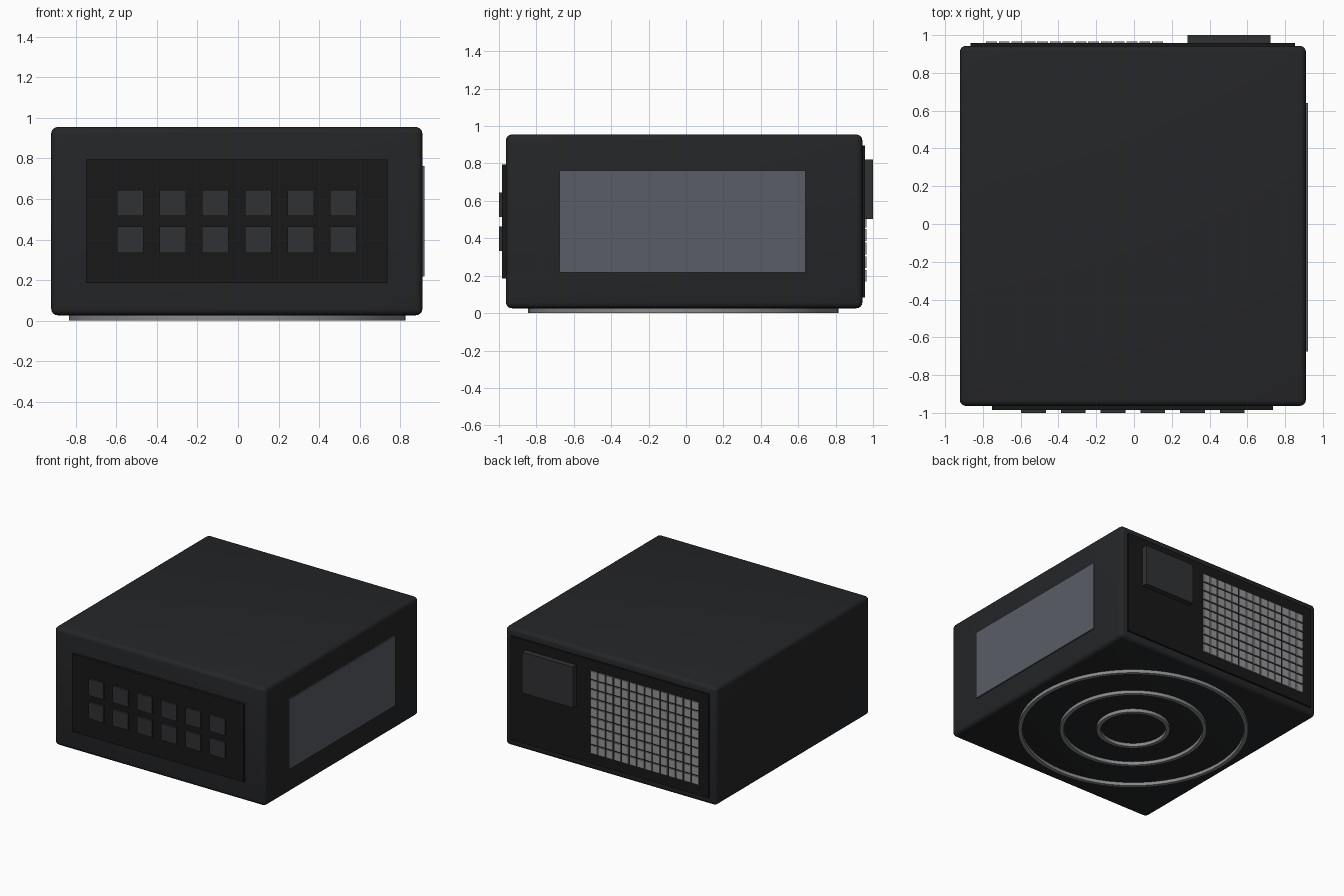
import bpy, bmesh, math

if "Cube" in bpy.data.objects:
    bpy.data.objects.remove(bpy.data.objects["Cube"])


def material(name, rgb):
    m = bpy.data.materials.new(name)
    m.diffuse_color = (*rgb, 1)
    m.use_nodes = True
    m.node_tree.nodes["Principled BSDF"].inputs["Base Color"].default_value = m.diffuse_color
    return m


BLACK = material("case_black", (0.018, 0.019, 0.021))
DARK = material("panel_black", (0.009, 0.009, 0.010))
CHAR = material("charcoal", (0.030, 0.031, 0.034))
GLASS = material("smoked_grey", (0.10, 0.11, 0.13))
GREY = material("grille_grey", (0.30, 0.30, 0.31))
RING = material("ring_grey", (0.25, 0.25, 0.26))


def finish(bm, name, mat):
    bmesh.ops.recalc_face_normals(bm, faces=bm.faces)
    me = bpy.data.meshes.new(name)
    bm.to_mesh(me)
    bm.free()
    me.materials.append(mat)
    ob = bpy.data.objects.new(name, me)
    bpy.context.collection.objects.link(ob)
    return ob


def smooth(ob):
    bpy.ops.object.select_all(action='DESELECT')
    ob.select_set(True)
    bpy.context.view_layer.objects.active = ob
    bpy.ops.object.shade_smooth_by_angle(angle=math.radians(35))


def add_box(bm, x, y, z):
    verts = bmesh.ops.create_cube(bm, size=1)["verts"]
    for v in verts:
        for i, (a, b) in enumerate((x, y, z)):
            v.co[i] = (a + b) / 2 + v.co[i] * (b - a)


def box(name, x, y, z, mat, bevel=0, segments=2):
    bm = bmesh.new()
    add_box(bm, x, y, z)
    if bevel:
        bmesh.ops.bevel(bm, geom=bm.edges[:], offset=bevel, segments=segments,
                        profile=0.5, affect='EDGES')
    ob = finish(bm, name, mat)
    if bevel:
        smooth(ob)
    return ob


def ring(name, radius, width, z0, z1, centre, mat, n=64):
    bm = bmesh.new()
    profile = [(radius - width, z0), (radius, z0), (radius, z1), (radius - width, z1)]
    loops = []
    for i in range(n):
        a = 2 * math.pi * i / n
        loops.append([bm.verts.new((centre[0] + r * math.cos(a),
                                    centre[1] + r * math.sin(a), z)) for r, z in profile])
    for i in range(n):
        p, q = loops[i], loops[(i + 1) % n]
        for k in range(4):
            bm.faces.new((p[k], q[k], q[(k + 1) % 4], p[(k + 1) % 4]))
    smooth(finish(bm, name, mat))


# Main case
box("case", (-0.922, 0.910), (-0.963, 0.943), (0.026, 0.955), BLACK, 0.032, 4)

# Front panel and its two rows of buttons
box("front_panel", (-0.751, 0.737), (-0.985, -0.95), (0.185, 0.795), DARK)
for row, z in enumerate((0.333, 0.515)):
    for col in range(6):
        x = -0.598 + col * 0.2105
        box(f"button_{row}_{col}", (x, x + 0.131), (-1.0, -0.975), (z, z + 0.130), CHAR)

# Side window
box("side_window", (0.89, 0.920), (-0.676, 0.640), (0.217, 0.762), GLASS)

# Rear plate, power socket block
box("rear_plate", (-0.865, 0.853), (0.93, 0.957), (0.083, 0.896), DARK)
box("power_socket", (0.282, 0.722), (0.95, 1.0), (0.502, 0.822), CHAR)

# Rear grille of small tiles
cols, rows, gap = 14, 9, 0.010
px, pz = 0.946 / cols, 0.655 / rows
bm = bmesh.new()
for c in range(cols):
    for r in range(rows):
        x, z = -0.783 + c * px, 0.168 + r * pz
        add_box(bm, (x, x + px - gap), (0.95, 0.966), (z, z + pz - gap))
finish(bm, "rear_grille", GREY)

# Concentric rings underneath
for i, r in enumerate((0.830, 0.530, 0.264)):
    ring(f"base_ring_{i}", r, 0.028, 0.0, 0.04, (-0.004, -0.014), RING)
